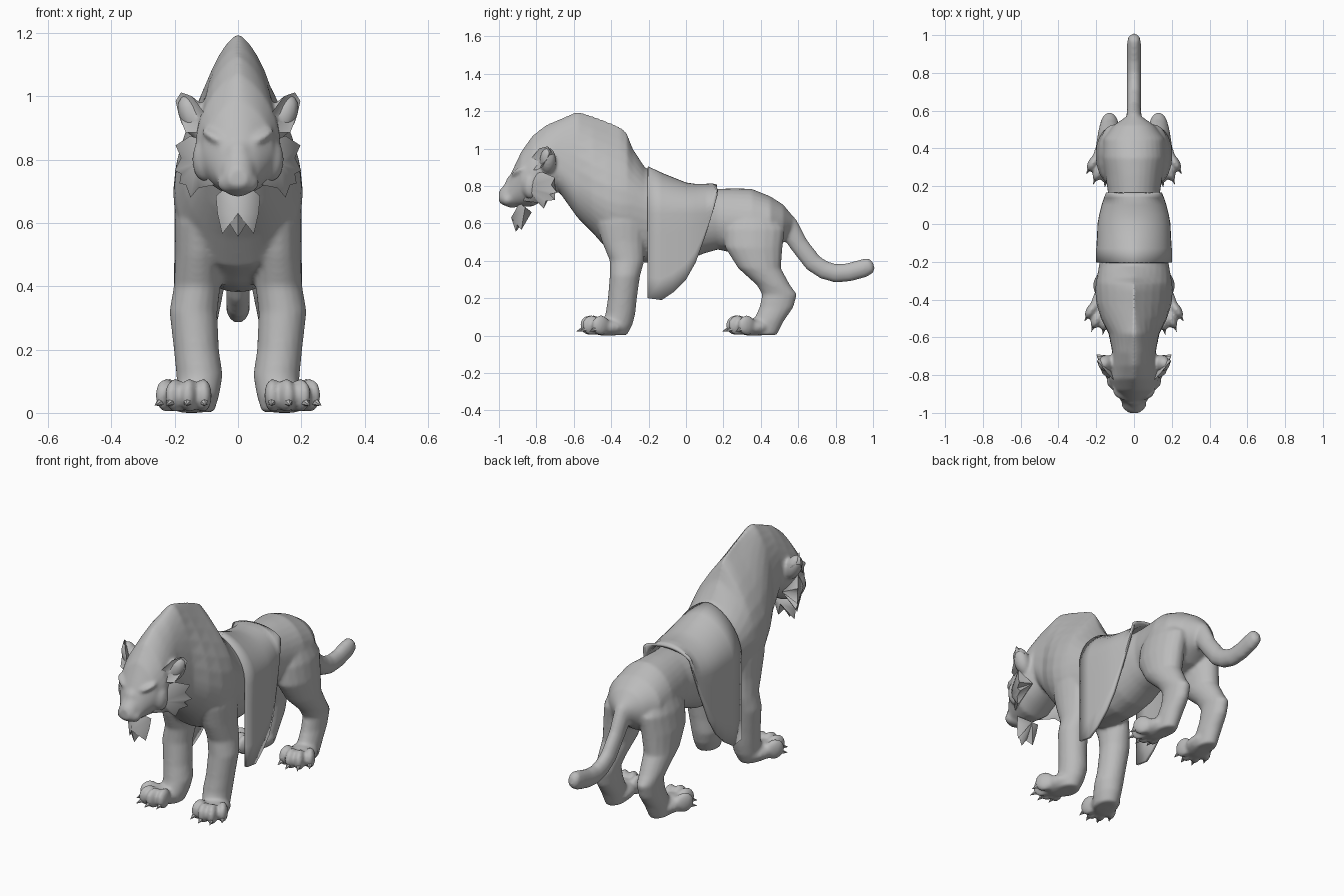
import bpy, bmesh
from math import sin, cos, pi, radians, atan2
from mathutils import Vector, Matrix, Euler

default_cube = bpy.data.objects.get("Cube")
if default_cube:
    bpy.data.objects.remove(default_cube, do_unlink=True)

# One plain clay colour for the whole animal
clay = bpy.data.materials.new("clay_grey")
clay.use_nodes = True
clay.diffuse_color = (0.5, 0.5, 0.5, 1)
clay.node_tree.nodes["Principled BSDF"].inputs["Base Color"].default_value = clay.diffuse_color


def finish(name, bm, mirror=False, angle=50):
    """Turn a bmesh into a shaded object, optionally mirrored across x."""
    bmesh.ops.recalc_face_normals(bm, faces=bm.faces)
    mesh = bpy.data.meshes.new(name)
    bm.to_mesh(mesh)
    bm.free()
    mesh.materials.append(clay)
    mesh.shade_smooth()
    mesh.set_sharp_from_angle(angle=radians(angle))
    obj = bpy.data.objects.new(name, mesh)
    bpy.context.scene.collection.objects.link(obj)
    if mirror:
        obj.modifiers.new("mirror", "MIRROR")
    return obj


def loft(bm, rings, closed=True):
    """Skin a list of equally long point rings."""
    rows = [[bm.verts.new(p) for p in ring] for ring in rings]
    count = len(rows[0])
    for a, b in zip(rows, rows[1:]):
        for i in range(count if closed else count - 1):
            j = (i + 1) % count
            bm.faces.new((a[i], a[j], b[j], b[i]))
    if closed:
        bm.faces.new(rows[0])
        bm.faces.new(rows[-1])


def tuft(name, outline, front, back, mirror=True):
    """Leaf-like solid: an outline joined to a front and a back centre point."""
    bm = bmesh.new()
    edge = [bm.verts.new(p) for p in outline]
    for centre in (front, back):
        hub = bm.verts.new(centre)
        for i, v in enumerate(edge):
            bm.faces.new((v, edge[(i + 1) % len(edge)], hub))
    return finish(name, bm, mirror, 80)


def blob(bm, centre, size, rotation=(0, 0, 0)):
    matrix = (Matrix.Translation(centre) @ Euler(rotation).to_matrix().to_4x4()
              @ Matrix.Diagonal((*size, 1)))
    bmesh.ops.create_uvsphere(bm, u_segments=16, v_segments=10, radius=1, matrix=matrix)


def ring_angles(n):
    return [2 * pi * i / n for i in range(n)]


# Body, neck and head: y, bottom, top, half width, height of widest point, crest sharpness
BODY = [
    (-1, .715, .765, .03, .735, 1), (-.985, .7, .79, .046, .735, 1),
    (-.95, .69, .835, .06, .735, 1), (-.92, .69, .9, .08, .78, 1),
    (-.88, .69, .985, .112, .83, 1.3), (-.82, .69, 1.07, .135, .84, 1.5),
    (-.75, .73, 1.125, .13, .85, 1.4), (-.68, .77, 1.155, .115, .9, 1.2),
    (-.58, .63, 1.198, .135, .81, 1.4), (-.5, .55, 1.175, .175, .76, 1.9),
    (-.42, .46, 1.145, .2, .72, 2.2), (-.35, .43, 1.115, .205, .7, 2.2),
    (-.315, .41, 1.08, .202, .7, 2), (-.285, .4, 1, .197, .7, 1.7),
    (-.22, .39, .9, .185, .68, 1.3), (-.1, .38, .835, .175, .65, 1.2),
    (0, .4, .79, .17, .63, 1.1), (.1, .44, .78, .15, .62, 1),
    (.17, .46, .785, .138, .62, 1), (.26, .44, .787, .153, .6, 1),
    (.35, .42, .785, .168, .6, 1), (.45, .45, .745, .162, .6, 1),
    (.52, .5, .7, .11, .6, 1), (.57, .56, .64, .04, .6, 1)]


def body_ring(y, low, high, width, middle, crest):
    ring = []
    for a in ring_angles(32):
        c, s = cos(a), sin(a)
        x = width * abs(c) ** (crest if s > 0 else .9) * (1 if c > 0 else -1)
        ring.append((x, y, middle + s * ((high - middle) if s > 0 else (middle - low))))
    return ring


# Legs: z, front y, rear y, inner x, outer x
FRONT_LEG = [
    (.78, -.41, -.27, .05, .15), (.69, -.46, -.23, .04, .192),
    (.6, -.48, -.21, .04, .2), (.5, -.45, -.22, .05, .198),
    (.4, -.408, -.222, .055, .203), (.32, -.408, -.245, .065, .217),
    (.2, -.418, -.262, .06, .203), (.12, -.43, -.27, .048, .195),
    (.06, -.45, -.285, .058, .192), (.002, -.46, -.315, .075, .187)]
HIND_LEG = [
    (.72, .29, .43, .03, .1), (.65, .24, .48, .02, .158),
    (.57, .2, .53, .02, .188), (.47, .208, .517, .03, .203),
    (.36, .278, .508, .05, .203), (.27, .378, .557, .068, .192),
    (.22, .407, .594, .078, .182), (.15, .392, .574, .078, .182),
    (.08, .36, .525, .078, .187), (.002, .35, .485, .088, .182)]


def leg_ring(z, front, rear, inner, outer):
    return [((inner + outer) / 2 + cos(a) * (outer - inner) / 2,
             (front + rear) / 2 + sin(a) * (rear - front) / 2, z) for a in ring_angles(18)]


def paw(flesh, claws, x, y):
    """Padded foot with four fanned toes and their claws."""
    blob(flesh, (x + .008, y, .045), (.074, .115, .047), (0, 0, .25))
    for dx, dy in ((-.035, -.075), (.008, -.095), (.052, -.085), (.08, -.035)):
        turn = atan2(dx + .02, .16)
        blob(flesh, (x + dx, y + dy, .055), (.027, .053, .054), (.25, 0, turn))
        heading = Vector((sin(turn), -cos(turn), -.3)).normalized()
        tip = Vector((x + dx, y + dy, .045)) + heading * .056
        bmesh.ops.create_cone(
            claws, segments=6, radius1=.014, radius2=0, depth=.04, cap_ends=True,
            matrix=Matrix.Translation(tip) @ heading.to_track_quat("Z", "Y").to_matrix().to_4x4())


# Build one side of the limbs, muzzle pads, brows, cheeks and ear backs
flesh, claws = bmesh.new(), bmesh.new()
for table in (FRONT_LEG, HIND_LEG):
    loft(flesh, [leg_ring(*row) for row in table])
for x, y in ((.145, -.42), (.135, .36)):
    paw(flesh, claws, x, y)
finish("claws", claws, True)
blob(flesh, (.03, -.953, .727), (.037, .036, .033), (0, 0, .3))
blob(flesh, (.07, -.895, .872), (.055, .032, .017), (0, -.45, .6))
blob(flesh, (.105, -.83, .8), (.04, .045, .07))
blob(flesh, (.143, -.738, .935), (.042, .045, .075), (0, .4, 0))

# Copy them to the other side, and keep the soles flat on the ground
twin = bmesh.ops.duplicate(flesh, geom=flesh.verts[:] + flesh.edges[:] + flesh.faces[:])
for item in twin["geom"]:
    if isinstance(item, bmesh.types.BMVert):
        item.co.x *= -1
for v in flesh.verts:
    v.co.z = max(v.co.z, 0)

# Trunk, nose, chin and nose bridge
loft(flesh, [body_ring(*row) for row in BODY])
blob(flesh, (0, -.977, .765), (.036, .024, .022))
blob(flesh, (0, -.93, .71), (.045, .045, .027))
blob(flesh, (0, -.925, .825), (.042, .05, .035), (.9, 0, 0))

# Tail: a tapered sweep through y, z, radius
TAIL = [(.47, .66, .06), (.545, .585, .058), (.605, .485, .05), (.68, .388, .05),
        (.74, .35, .05), (.8, .333, .05), (.87, .338, .05), (.95, .36, .05),
        (.985, .375, .044), (1.002, .381, .022)]
sweep = []
for i, (y, z, r) in enumerate(TAIL):
    before, after = TAIL[max(i - 1, 0)], TAIL[min(i + 1, len(TAIL) - 1)]
    slope = atan2(after[1] - before[1], after[0] - before[0])
    sweep.append([(.75 * r * cos(a), y - r * sin(a) * sin(slope), z + r * sin(a) * cos(slope))
                  for a in ring_angles(14)])
loft(flesh, sweep)

# Fuse everything into one continuous smooth skin
body = finish("body", flesh)
fuse = body.modifiers.new("fuse", "REMESH")
fuse.mode = "VOXEL"
fuse.voxel_size = .009
fuse.use_smooth_shade = True
relax = body.modifiers.new("relax", "SMOOTH")
relax.factor = .5
relax.iterations = 7

# Saddle cloth: y, hem, top, half width, ridge sharpness
CLOTH = [(-.205, .2, .897, .192, 1.25), (-.13, .19, .862, .192, 1.2),
         (-.07, .23, .838, .188, 1.15), (0, .3, .81, .185, 1.05), (.05, .39, .803, .176, 1),
         (.1, .53, .803, .163, 1), (.14, .66, .806, .15, 1), (.165, .75, .798, .14, 1)]
strips = []
for y, hem, top, width, ridge in CLOTH:
    bend = max(.65, hem + .01)
    half = [(width, y, hem + (bend - hem) * t / 4) for t in range(4)]
    half += [(width * max(cos(a), 0) ** ridge, y, bend + (top - bend) * sin(a))
             for a in (pi / 20 * k for k in range(11))]
    strips.append(half + [(-x, y, z) for x, y, z in reversed(half[:-1])])
sheet = bmesh.new()
loft(sheet, strips, closed=False)
cloth = finish("saddle_cloth", sheet)
shell = cloth.modifiers.new("thickness", "SOLIDIFY")
shell.thickness = .016
shell.offset = 0

# Ear rims, cupped forwards and outwards
tuft("ear_rims", [(.08, -.845, .885), (.108, -.825, .95), (.145, -.785, 1), (.18, -.74, 1.012),
                  (.197, -.725, .985), (.187, -.745, .94), (.165, -.795, .885)],
     (.14, -.765, .94), (.158, -.692, .955))

# Jagged cheek ruffs
tuft("cheek_ruffs", [(.08, -.86, .85), (.15, -.77, .875), (.197, -.7, .845), (.18, -.72, .805),
                     (.2, -.69, .765), (.18, -.73, .755), (.185, -.7, .725), (.165, -.75, .72),
                     (.15, -.76, .68), (.125, -.79, .71), (.075, -.87, .72)],
     (.13, -.85, .79), (.1, -.7, .8))

# Three-pointed beard under the chin
half = [(.04, -.89, .71), (.07, -.86, .685), (.065, -.87, .63), (.05, -.88, .565), (.028, -.9, .6)]
tuft("beard", half + [(0, -.91, .555)] + [(-x, y, z) for x, y, z in reversed(half)],
     (0, -.935, .63), (0, -.825, .66), False)
